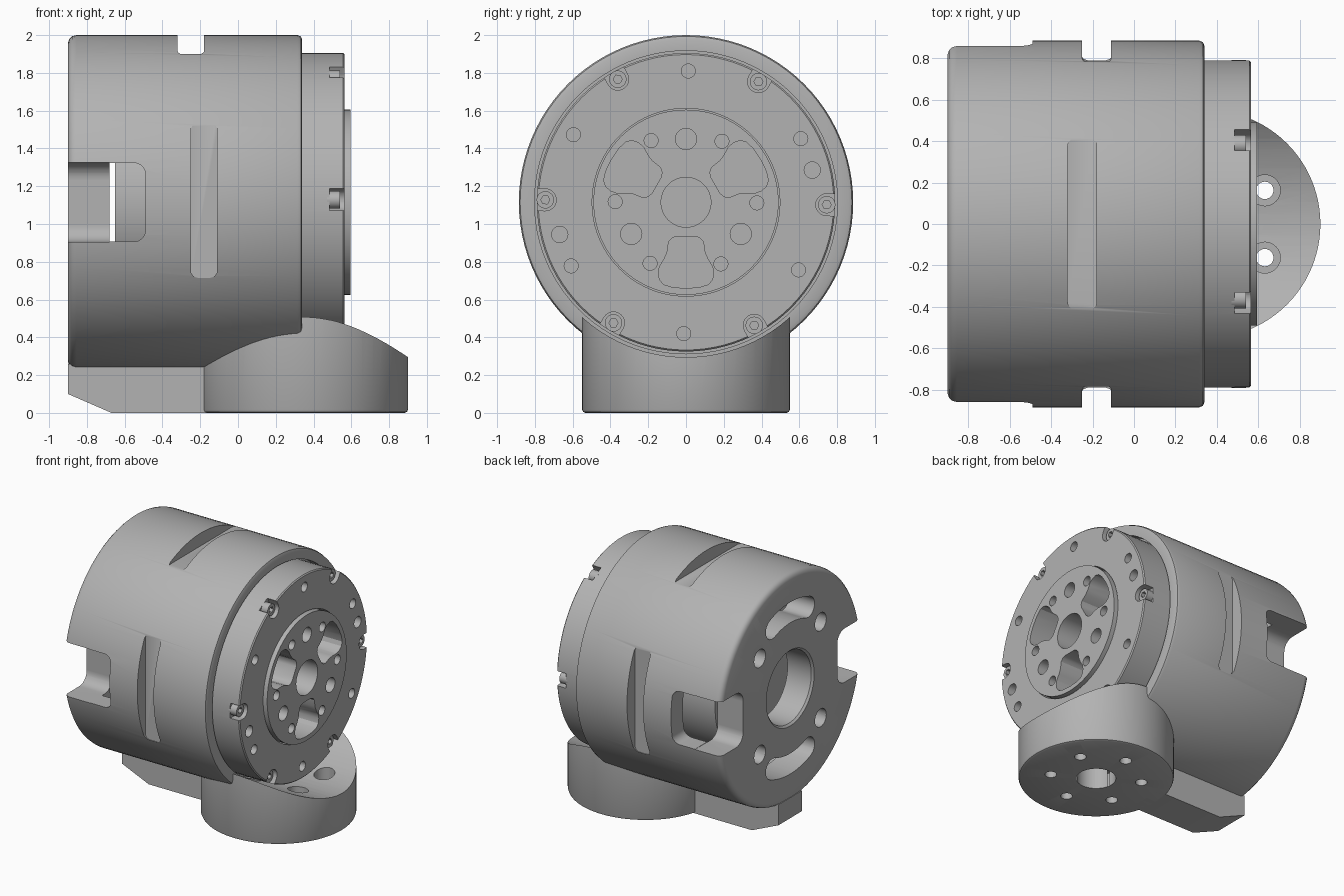
import bpy, bmesh
from math import sin, cos, pi, radians

cube = bpy.data.objects.get("Cube")
if cube:
    bpy.data.objects.remove(cube, do_unlink=True)

AXIS_Z = 1.115   # height of the horizontal drum axis
SEG = 96

metal = bpy.data.materials.new("machined grey")
metal.use_nodes = True
GREY = (0.45, 0.45, 0.45, 1)
metal.diffuse_color = GREY
metal.node_tree.nodes["Principled BSDF"].inputs["Base Color"].default_value = GREY


# ---------- 2D shapes ----------
def circle(r, n=24, cx=0, cy=0):
    return [(cx + r * cos(2 * pi * i / n), cy + r * sin(2 * pi * i / n)) for i in range(n)]


def arc(cx, cy, r, a0, a1, n=8):
    steps = [radians(a0 + (a1 - a0) * i / n) for i in range(n + 1)]
    return [(cx + r * cos(a), cy + r * sin(a)) for a in steps]


def rounded_rect(x0, x1, y0, y1, r):
    return (arc(x1 - r, y1 - r, r, 0, 90) + arc(x0 + r, y1 - r, r, 90, 180)
            + arc(x0 + r, y0 + r, r, 180, 270) + arc(x1 - r, y0 + r, r, 270, 360))


def kidney(r, half, width):
    ends = [(r * cos(radians(a)), r * sin(radians(a))) for a in (half, -half)]
    return (arc(0, 0, r + width, -half, half, 14)
            + arc(*ends[0], width, half, half + 180)[1:-1]
            + arc(0, 0, r - width, half, -half, 14)
            + arc(*ends[1], width, 180 - half, 360 - half)[1:-1])


def polar(shape, r, deg, cz=AXIS_Z):
    """Move a shape out by r, then turn it about the drum axis."""
    c, s = cos(radians(deg)), sin(radians(deg))
    return [((u + r) * c - v * s, (u + r) * s + v * c + cz) for u, v in shape]


# ---------- solids ----------
PLACE = {"x": lambda a, b, h: (h, a, b),
         "y": lambda a, b, h: (a, h, b),
         "z": lambda a, b, h: (a, b, h)}


def finish(bm, name):
    bmesh.ops.remove_doubles(bm, verts=bm.verts, dist=1e-5)
    bmesh.ops.recalc_face_normals(bm, faces=bm.faces)
    mesh = bpy.data.meshes.new(name)
    bm.to_mesh(mesh)
    bm.free()
    mesh.materials.append(metal)
    ob = bpy.data.objects.new(name, mesh)
    bpy.context.collection.objects.link(ob)
    return ob


def prisms(name, items):
    """Extrude each (shape, axis, low, high) into one object."""
    bm = bmesh.new()
    for pts, axis, lo, hi in items:
        low = [bm.verts.new(PLACE[axis](a, b, lo)) for a, b in pts]
        top = [bm.verts.new(PLACE[axis](a, b, hi)) for a, b in pts]
        bm.faces.new(low[::-1])
        bm.faces.new(top)
        for i in range(len(pts)):
            j = (i + 1) % len(pts)
            bm.faces.new((low[i], low[j], top[j], top[i]))
    return finish(bm, name)


def lathe(name, profile, axis="x", ca=0.0, cb=AXIS_Z):
    """Revolve a closed ring profile of (height, radius) about an axis."""
    bm = bmesh.new()
    rings = [[bm.verts.new(PLACE[axis](ca + a, cb + b, h)) for a, b in circle(r, SEG)]
             for h, r in profile]
    for k, ring in enumerate(rings):
        nxt = rings[(k + 1) % len(rings)]
        for i in range(SEG):
            j = (i + 1) % SEG
            bm.faces.new((ring[i], ring[j], nxt[j], nxt[i]))
    return finish(bm, name)


def cut(target, *groups):
    for items in groups:
        cutter = prisms("cutter", items)
        cutter.hide_render = True
        mod = target.modifiers.new("cut", "BOOLEAN")
        mod.operation, mod.solver, mod.object = "DIFFERENCE", "EXACT", cutter
        bpy.context.view_layer.objects.active = target
        bpy.ops.object.modifier_apply(modifier=mod.name)
        bpy.data.objects.remove(cutter, do_unlink=True)


parts = []

# Housing: hollow drum with thick back plate and rounded rims
housing = lathe("housing", [(-0.9, 0.295), (-0.9, 0.845), (-0.893, 0.865), (-0.878, 0.879),
                            (-0.855, 0.885), (0.315, 0.885), (0.333, 0.878), (0.34, 0.86),
                            (0.34, 0.802), (0.28, 0.802), (0.28, 0.74), (-0.68, 0.74),
                            (-0.68, 0.28), (-0.885, 0.28)])
slots = [(rounded_rect(-0.32, -0.18, -0.415, 0.415, 0.04), "z", 1.9, 2.2)]
plate_notches, windows = [], []
for s in (-1, 1):
    slots.append((rounded_rect(-0.25, -0.11, 0.715, 1.535, 0.04), "y", *sorted((s * 0.785, s * 1.1))))
    notch = rounded_rect(0.58, 1.3, 0.905, 1.325, 0.09)
    plate_notches.append(([(s * y, z) for y, z in notch], "x", -1.1, -0.679))
    windows.append((rounded_rect(-0.8, -0.49, 0.907, 1.323, 0.06), "y", *sorted((s * 0.69, s * 1.1))))
quads = (45, 135, 225, 315)
cut(housing, slots, plate_notches, windows,
    [(polar(kidney(0.59, 22, 0.08), 0, a), "x", -1.1, -0.6) for a in (90, 270)]
    + [(polar(circle(0.07), 0.53, a), "x", -1.1, -0.8) for a in quads],
    [(polar(circle(0.042), 0.53, a), "x", -0.85, -0.6) for a in quads])
parts.append(housing)

# Inner drum seen through the openings
parts.append(prisms("inner_drum", [(circle(0.57, SEG, 0, AXIS_Z), "x", -0.65, 0.1)]))

# Front flange ring with rim notches and bolt holes
flange = lathe("front_flange", [(0.29, 0.497), (0.29, 0.79), (0.557, 0.79),
                                (0.565, 0.782), (0.565, 0.497)])
u_notch = arc(0, 0, 0.058, 90, 270, 14) + [(0.2, -0.058), (0.2, 0.058)]
rim = [59 + 60 * k for k in range(6)]
cut(flange,
    [(polar(u_notch, 0.745, a), "x", 0.485, 0.7) for a in rim]
    + [(polar(circle(0.037), 0.695, a + 30), "x", 0.49, 0.7) for a in rim]
    + [(polar(circle(0.043), 0.69, a), "x", 0.45, 0.7) for a in (14.3, 194.3)])
parts.append(flange)

# Socket screws in the rim notches
screws = prisms("rim_screws", [(polar(circle(0.046), 0.745, a), "x", 0.47, 0.54) for a in rim])
cut(screws, [(polar(circle(0.024, 6), 0.745, a), "x", 0.51, 0.6) for a in rim])
parts.append(screws)

# Output disc with bore, three shaped pockets and two sets of holes
disc = prisms("output_disc", [(circle(0.49, SEG, 0, AXIS_Z), "x", 0.2, 0.595)])
side = [(0.18, 0.05), (0.19, 0.075), (0.21, 0.092), (0.265, 0.1), (0.3, 0.115),
        (0.34, 0.14), (0.375, 0.147), (0.41, 0.14), (0.435, 0.118), (0.45, 0.07)]
pocket = side + [(0.455, 0)] + [(u, -v) for u, v in reversed(side)]
thirds = (30, 150, 270)
cut(disc,
    [(polar(circle(0.132, 48), 0, 0), "x", 0.3, 0.7)]
    + [(polar(pocket, 0, a), "x", 0.36, 0.7) for a in thirds]
    + [(polar(circle(0.056), 0.335, a + 60), "x", 0.42, 0.7) for a in thirds]
    + [(polar(circle(0.037), 0.375, 60 * k - 0.5), "x", 0.52, 0.7) for k in range(6)])
parts.append(disc)

# Round base with a saddle cut, centre bore and six mounting holes
BASE_X = 0.35
base = lathe("round_base", [(0, 0.08), (0, 0.532), (0.006, 0.545), (0.018, 0.55),
                            (0.6, 0.55), (0.6, 0.08)], "z", BASE_X, 0)
holes, bores = [], []
for k in range(6):
    a = radians(30 + 60 * k)
    x, y = BASE_X + 0.325 * cos(a), 0.325 * sin(a)
    front = x > 0.5
    holes.append((circle(0.042, 24, x, y), "z", -0.1, 0.8 if front else 0.2))
    if front:
        bores.append((circle(0.075, 24, x, y), "z", 0.22, 0.9))
cut(base, [(circle(0.82, SEG, 0, AXIS_Z), "x", -0.6, 1.3)],
    [(circle(0.14, 48, BASE_X, 0), "z", -0.1, 0.25)] + holes, bores)
parts.append(base)

# Plug closing the top of the base bore
parts.append(prisms("base_plug", [(circle(0.15, 48, BASE_X, 0), "z", 0.25, 0.29)]))

# Narrow foot running under the housing
foot = [(-0.9, 0.1), (-0.67, 0), (-0.1, 0), (-0.1, 0.26), (-0.9, 0.26)]
parts.append(prisms("rear_foot", [(foot, "y", -0.145, 0.145)]))

# Smooth curved walls, crisp edges
bpy.ops.object.select_all(action="DESELECT")
for ob in parts:
    ob.select_set(True)
bpy.context.view_layer.objects.active = parts[0]
bpy.ops.object.shade_smooth_by_angle(angle=radians(30))
